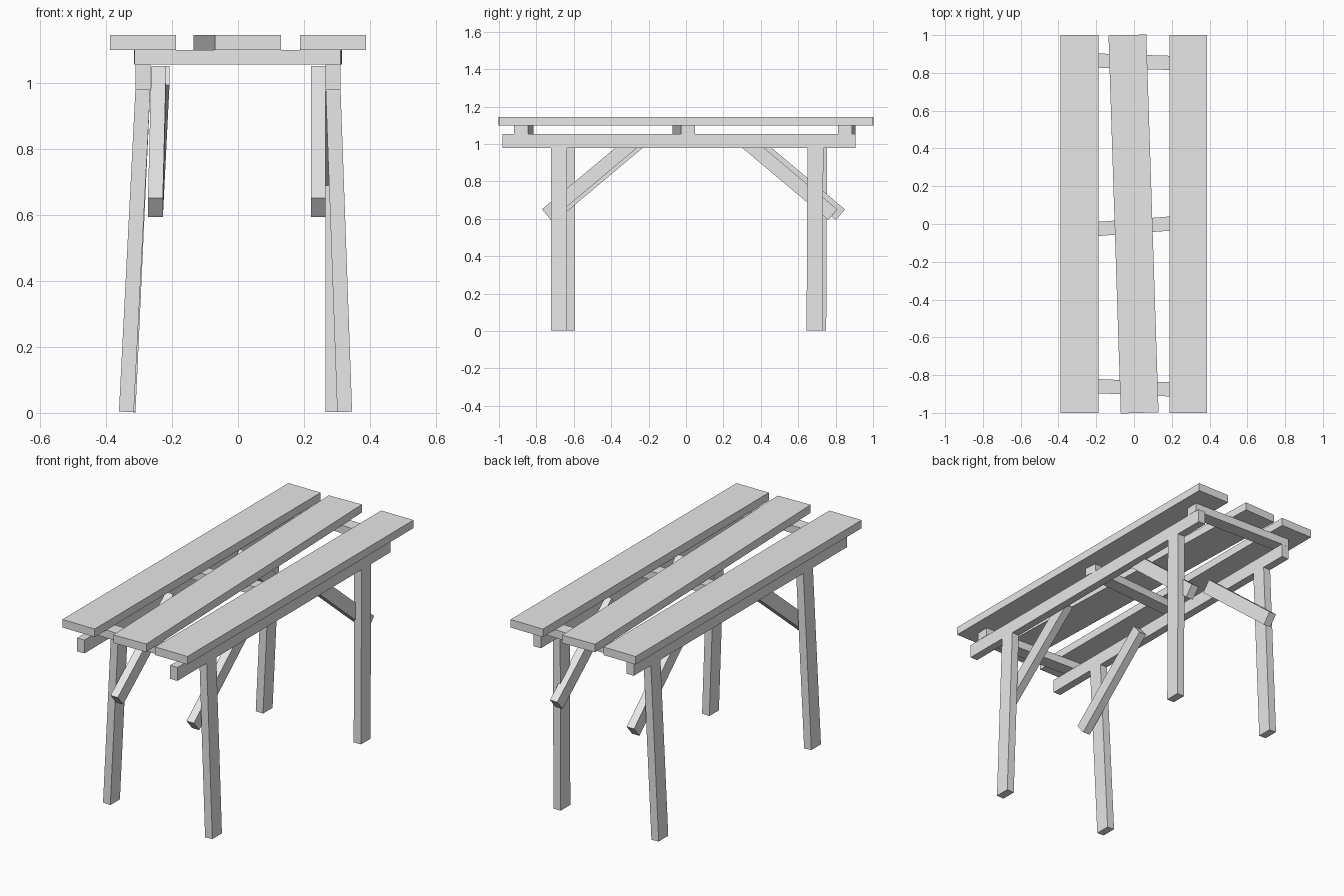
import bpy
from mathutils import Matrix, Vector

old = bpy.data.objects.get("Cube")
if old:
    bpy.data.objects.remove(old, do_unlink=True)

grey = bpy.data.materials.new("plain grey")
grey.use_nodes = True
colour = (0.8, 0.8, 0.8, 1)
grey.diffuse_color = colour
grey.node_tree.nodes["Principled BSDF"].inputs["Base Color"].default_value = colour


def beam(name, start, end, width, depth, side=(1, 0, 0)):
    """Square-cut timber from start to end; width is measured along side."""
    start, end = Vector(start), Vector(end)
    axis = (end - start).normalized()
    across = Vector(side)
    across = (across - axis * across.dot(axis)).normalized()
    third = axis.cross(across)
    bpy.ops.mesh.primitive_cube_add(size=1)
    ob = bpy.context.object
    ob.name = ob.data.name = name
    frame = Matrix((across, third, axis)).transposed().to_4x4()
    size = Matrix.Diagonal((width, depth, (end - start).length, 1))
    ob.data.transform(Matrix.Translation((start + end) / 2) @ frame @ size)
    ob.data.materials.append(grey)
    return ob


# Table top planks, the middle one laid slightly askew
for name, x_front, x_back in (("left_plank", 0.287, 0.287),
                              ("middle_plank", 0.03, -0.035),
                              ("right_plank", -0.288, -0.288)):
    beam(name, (x_front, -1, 1.122), (x_back, 1, 1.122), 0.2, 0.045)

# Crossbars under the planks, each a little crooked
for name, y, skew in (("front_crossbar", -0.867, -0.014),
                      ("middle_crossbar", -0.012, 0.023),
                      ("back_crossbar", 0.859, -0.01)):
    beam(name, (-0.312, y - skew, 1.077), (0.312, y + skew, 1.077),
         0.075, 0.045, side=(0, 1, 0))

# Long rails
for name, x in (("left_rail", 0.288), ("right_rail", -0.288)):
    beam(name, (x, -0.98, 1.017), (x, 0.905, 1.017), 0.045, 0.075)

# Legs: foot x, foot y, top x, top y
for name, fx, fy, tx, ty in (("front_left_leg", 0.323, -0.678, 0.288, -0.678),
                             ("back_left_leg", 0.288, 0.687, 0.288, 0.692),
                             ("front_right_leg", -0.338, -0.637, -0.288, -0.637),
                             ("back_right_leg", -0.333, 0.707, -0.288, 0.712)):
    beam(name, (fx, fy, 0.003), (tx, ty, 0.981), 0.045, 0.085)

# Diagonal braces: lower x, upper x, lower y, direction towards the middle
for name, lx, ux, y, way in (("front_left_brace", 0.243, 0.243, -0.746, 1),
                             ("back_left_brace", 0.254, 0.25, 0.785, -1),
                             ("front_right_brace", -0.25, -0.24, -0.715, 1),
                             ("back_right_brace", -0.25, -0.23, 0.825, -1)):
    beam(name, (lx, y, 0.622), (ux, y + way * 0.477, 1.022), 0.045, 0.075)
